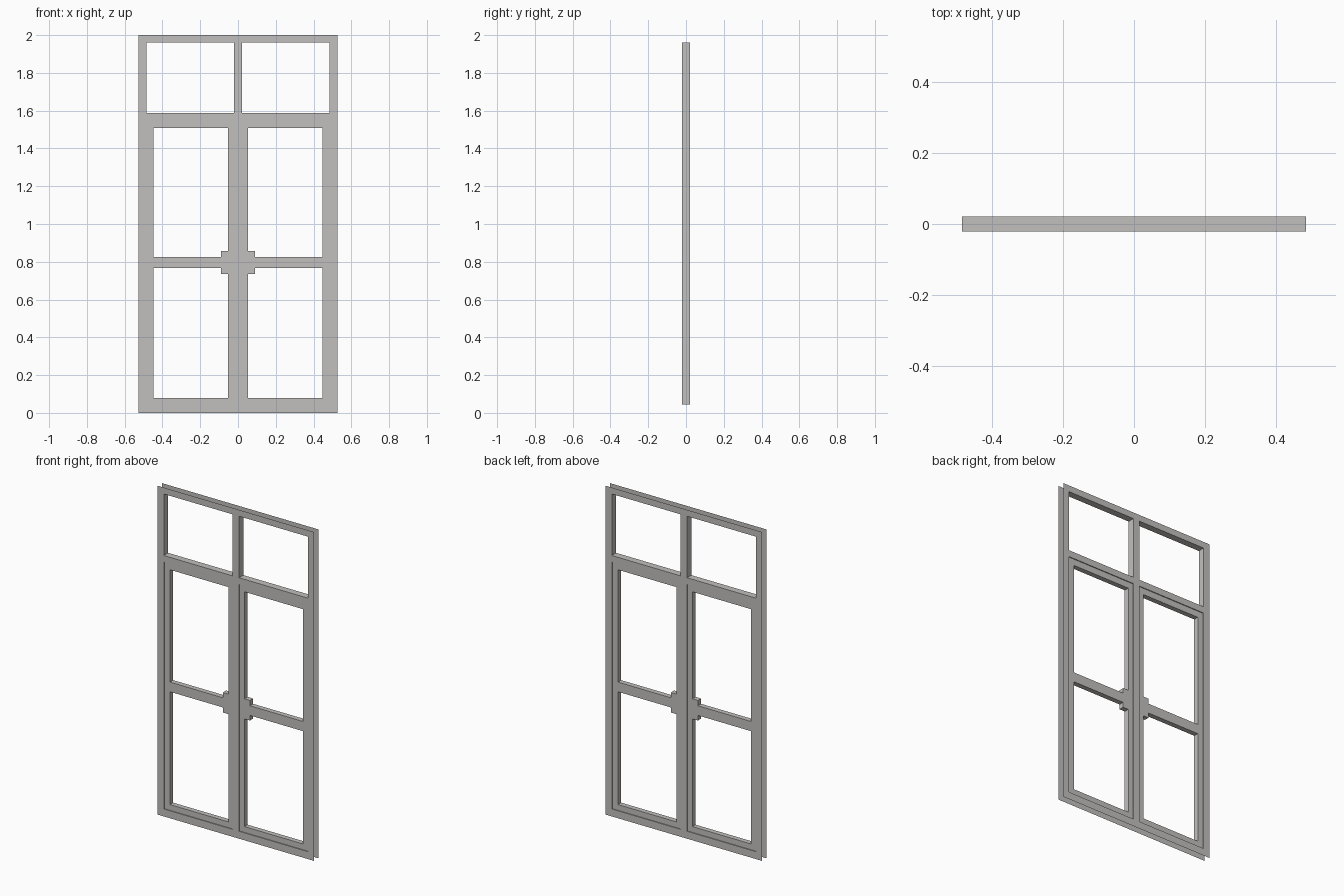
import bpy, bmesh

if "Cube" in bpy.data.objects:
    bpy.data.objects.remove(bpy.data.objects["Cube"])

grey = bpy.data.materials.new("warm_grey")
grey.diffuse_color = (0.54, 0.53, 0.515, 1)
grey.use_nodes = True
grey.node_tree.nodes["Principled BSDF"].inputs["Base Color"].default_value = grey.diffuse_color


def lattice(name, xs, zs, holes, depth):
    """Front and back sheets on a grid of cells, with reveals only around the holes."""
    bm = bmesh.new()
    nx, nz = len(xs) - 1, len(zs) - 1

    def quad(*pts):
        bm.faces.new([bm.verts.new(p) for p in pts])

    for i in range(nx):
        for k in range(nz):
            a, b, c, d = xs[i], xs[i + 1], zs[k], zs[k + 1]
            if (i, k) not in holes:
                quad((a, -depth, c), (b, -depth, c), (b, -depth, d), (a, -depth, d))
                quad((a, depth, d), (b, depth, d), (b, depth, c), (a, depth, c))
                continue
            # reveals face into the opening
            for di, dk, p, q in ((-1, 0, (a, c), (a, d)), (1, 0, (b, d), (b, c)),
                                 (0, -1, (b, c), (a, c)), (0, 1, (a, d), (b, d))):
                inside = 0 <= i + di < nx and 0 <= k + dk < nz
                if inside and (i + di, k + dk) not in holes:
                    quad((p[0], -depth, p[1]), (q[0], -depth, q[1]),
                         (q[0], depth, q[1]), (p[0], depth, p[1]))
    bmesh.ops.remove_doubles(bm, verts=bm.verts, dist=1e-5)
    bmesh.ops.dissolve_limit(bm, angle_limit=0.01, verts=bm.verts, edges=bm.edges)
    me = bpy.data.meshes.new(name)
    bm.to_mesh(me)
    bm.free()
    me.materials.append(grey)
    ob = bpy.data.objects.new(name, me)
    bpy.context.collection.objects.link(ob)
    return ob


W, M, D = 0.4845, 0.022, 0.021     # opening half width, mullion half width, half depth
Z0, T0, T1, Z1 = 0.045, 1.547, 1.587, 1.961

# outer frame: open-edged sheets around one continuous lining
lattice("outer_frame", [-0.527, -W, W, 0.527], [0, Z0, Z1, 2.0], {(1, 1)}, D)

# mullion and transom crossing inside the lining
lattice("mullion_and_transom", [-W, -M, M, W], [Z0, T0, T1, Z1],
        {(0, 0), (2, 0), (0, 2), (2, 2)}, D)

# casements: recessed sash with a glazing bar and a lock block on the meeting stile
for side, s in (("left", -1), ("right", 1)):
    xs = sorted(s * x for x in (M, 0.054, 0.091, 0.447, W))
    zs = [Z0, 0.08, 0.735, 0.766, 0.825, 0.857, 1.508, T0]
    near, far = (2, 1) if s < 0 else (1, 2)
    holes = {(far, k) for k in (1, 2, 4, 5)} | {(near, 1), (near, 5)}
    lattice(side + "_sash", xs, zs, holes, 0.0155)
